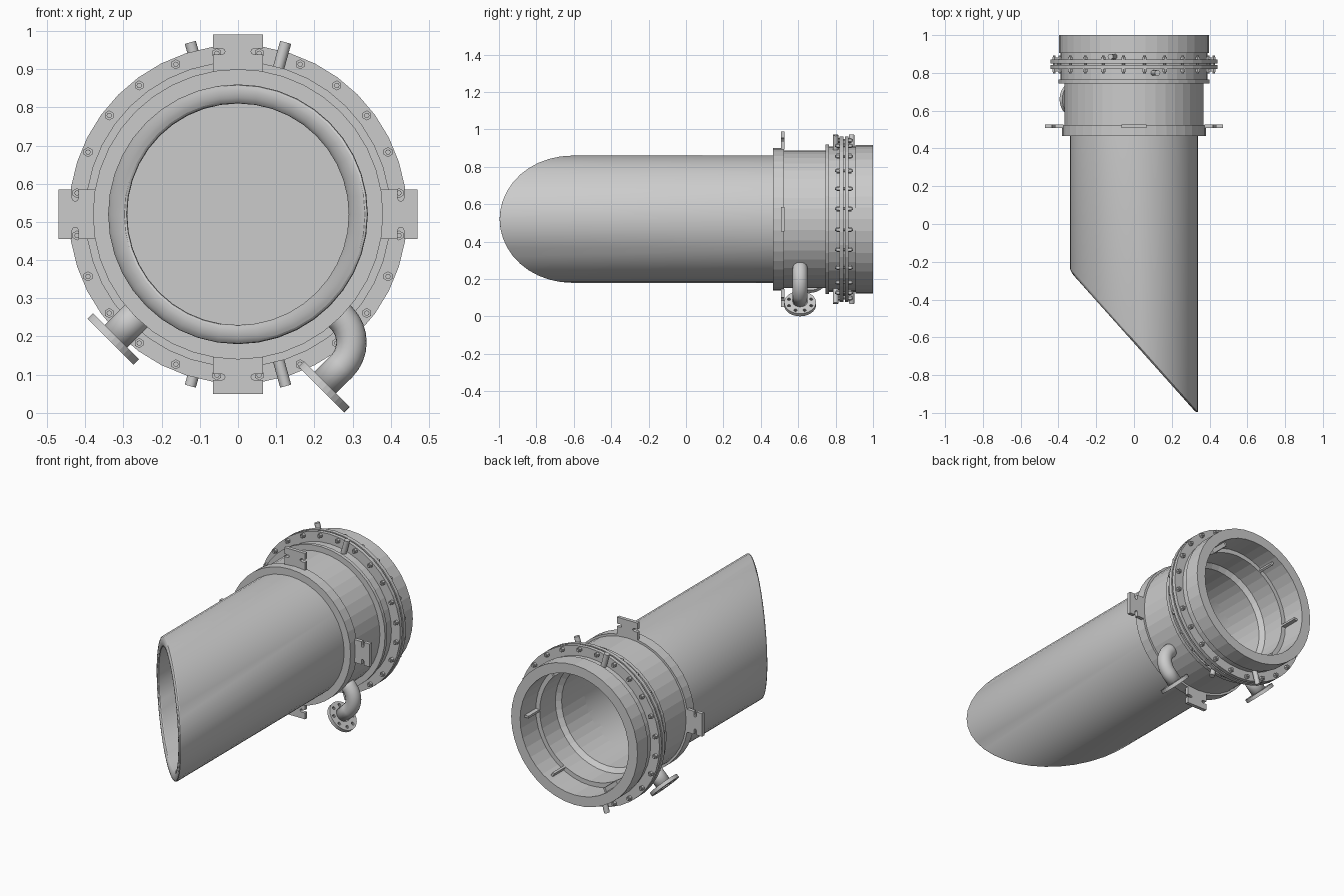
import bpy, bmesh, math
from mathutils import Vector, Matrix

if "Cube" in bpy.data.objects:
    bpy.data.objects.remove(bpy.data.objects["Cube"])

CZ = 0.52          # height of the main axis
N = 40             # sides of the big round parts
S = math.sqrt(0.5)


def finish(name, bm):
    bmesh.ops.recalc_face_normals(bm, faces=bm.faces)
    me = bpy.data.meshes.new(name)
    bm.to_mesh(me)
    bm.free()
    ob = bpy.data.objects.new(name, me)
    bpy.context.collection.objects.link(ob)
    return ob


def smooth(ob, deg=30):
    bpy.ops.object.select_all(action='DESELECT')
    bpy.context.view_layer.objects.active = ob
    ob.select_set(True)
    bpy.ops.object.shade_smooth_by_angle(angle=math.radians(deg))


def lathe(name, profile, shear=None):
    """Closed (radius, y) profile turned about the main axis."""
    bm = bmesh.new()
    rings = []
    for i in range(N):
        a = 2 * math.pi * i / N
        ring = []
        for k, (r, y) in enumerate(profile):
            x = r * math.sin(a)
            if shear:
                y = shear(k, x, y)
            ring.append(bm.verts.new((x, y, CZ + r * math.cos(a))))
        rings.append(ring)
    m = len(profile)
    for i in range(N):
        a, b = rings[i], rings[(i + 1) % N]
        for k in range(m):
            j = (k + 1) % m
            bm.faces.new((a[k], a[j], b[j], b[k]))
    return finish(name, bm)


def add_cyl(bm, p, q, r, seg=12):
    p, q = Vector(p), Vector(q)
    d = q - p
    mat = Matrix.Translation((p + q) / 2) @ d.to_track_quat('Z', 'Y').to_matrix().to_4x4()
    bmesh.ops.create_cone(bm, cap_ends=True, segments=seg, radius1=r, radius2=r,
                          depth=d.length, matrix=mat)


def polar(r, deg, y):
    a = math.radians(deg)
    return Vector((r * math.sin(a), y, CZ + r * math.cos(a)))


# slanted pipe: rounded rim, cut on a diagonal across x
rim = [(0.315 + 0.025 * math.cos(math.pi * i / 8), -0.02 * math.sin(math.pi * i / 8))
       for i in range(9)]
prof = [(0.34, 0.5)] + rim + [(0.29, 0.5)]
pipe = lathe("slanted_pipe", prof,
             lambda k, x, y: y if k in (0, len(prof) - 1) else -0.61 - 1.12 * x + y)
smooth(pipe, 20)

# body shell with stepped outside and tapering inside
lathe("body_shell", [
    (0.33, 0.465), (0.38, 0.465), (0.38, 0.525), (0.368, 0.525), (0.368, 0.745),
    (0.40, 0.745), (0.40, 0.765), (0.388, 0.765), (0.388, 0.905), (0.396, 0.905),
    (0.396, 1.0), (0.34, 1.0), (0.34, 0.86), (0.315, 0.86), (0.315, 0.72),
    (0.29, 0.70), (0.29, 0.465)])

# inner partition disc
bm = bmesh.new()
add_cyl(bm, (0, 0.2, CZ), (0, 0.21, CZ), 0.292, N)
finish("partition_disc", bm)

# paired bolted flanges
lathe("flange_front", [(0.38, 0.82), (0.443, 0.82), (0.443, 0.841), (0.38, 0.841)])
lathe("flange_rear", [(0.38, 0.849), (0.443, 0.849), (0.443, 0.87), (0.38, 0.87)])
lathe("flange_gasket", [(0.38, 0.841), (0.41, 0.841), (0.41, 0.849), (0.38, 0.849)])

# flange bolts
bm = bmesh.new()
for i in range(24):
    a = 7.5 + 15 * i
    add_cyl(bm, polar(0.425, a, 0.797), polar(0.425, a, 0.893), 0.007, 8)
    add_cyl(bm, polar(0.425, a, 0.805), polar(0.425, a, 0.82), 0.013, 6)
    add_cyl(bm, polar(0.425, a, 0.87), polar(0.425, a, 0.885), 0.013, 6)
finish("flange_bolts", bm)

# small radial stubs either side of the flanges
bm = bmesh.new()
for a, y in ((15.5, 0.80), (164.5, 0.80), (-15.5, 0.886), (-164.5, 0.886)):
    add_cyl(bm, polar(0.37, a, y), polar(0.467, a, y), 0.015, 12)
smooth(finish("radial_stubs", bm), 40)

# four mounting lugs with open side slots
half = [(0.0, 0.372), (0.065, 0.372), (0.065, 0.418), (0.042, 0.418), (0.036, 0.421),
        (0.034, 0.426), (0.036, 0.431), (0.042, 0.434), (0.065, 0.434), (0.065, 0.47),
        (0.0, 0.47)]
outline = half + [(-u, v) for u, v in reversed(half[1:-1])]
for i, side in enumerate(("top", "right", "bottom", "left")):
    bm = bmesh.new()
    a = math.radians(90 * i)
    vs = [bm.verts.new((u * math.cos(a) + v * math.sin(a), 0.507,
                        CZ - u * math.sin(a) + v * math.cos(a))) for u, v in outline]
    f = bm.faces.new(vs)
    ext = bmesh.ops.extrude_face_region(bm, geom=[f])
    bmesh.ops.translate(bm, vec=(0, 0.02, 0),
                        verts=[g for g in ext["geom"] if isinstance(g, bmesh.types.BMVert)])
    finish("lug_" + side, bm)

# ribs inside the open rear end
bm = bmesh.new()
for i in range(6):
    a = 30 + 60 * i
    mat = (Matrix.Translation((0, 0.91, CZ)) @ Matrix.Rotation(math.radians(a), 4, 'Y')
           @ Matrix.Translation((0, 0, 0.33)) @ Matrix.Diagonal((0.012, 0.1, 0.03, 1)))
    bmesh.ops.create_cube(bm, size=1, matrix=mat)
finish("inner_ribs", bm)


def nozzle_flange(name, back, face):
    """Disc with a bore and eight bolt holes."""
    back, face = Vector(back), Vector(face)
    d = (face - back).normalized()
    bm = bmesh.new()
    add_cyl(bm, back, face, 0.085, 32)
    ob = finish(name, bm)
    cut = bmesh.new()
    add_cyl(cut, back - d * 0.02, face + d * 0.02, 0.034, 20)
    u, v = Vector((0, 1, 0)), d.cross(Vector((0, 1, 0)))
    for i in range(8):
        a = math.radians(22.5 + 45 * i)
        o = (u * math.cos(a) + v * math.sin(a)) * 0.064
        add_cyl(cut, back + o - d * 0.02, face + o + d * 0.02, 0.009, 10)
    cutter = finish("cutter", cut)
    mod = ob.modifiers.new("holes", 'BOOLEAN')
    mod.operation = 'DIFFERENCE'
    mod.solver = 'EXACT'
    mod.object = cutter
    bpy.context.view_layer.objects.active = ob
    bpy.ops.object.modifier_apply(modifier="holes")
    bpy.data.objects.remove(cutter)
    return ob


def tube(name, pts, r):
    """Open pipe swept along points lying in an x-z plane."""
    bm = bmesh.new()
    pts = [Vector(p) for p in pts]
    rings = []
    for i, p in enumerate(pts):
        t = (pts[min(i + 1, len(pts) - 1)] - pts[max(i - 1, 0)]).normalized()
        u = Vector((0, 1, 0))
        v = t.cross(u)
        rings.append([bm.verts.new(p + (u * math.cos(k * math.pi / 10)
                                        + v * math.sin(k * math.pi / 10)) * r)
                      for k in range(20)])
    for a, b in zip(rings, rings[1:]):
        for k in range(20):
            j = (k + 1) % 20
            bm.faces.new((a[k], a[j], b[j], b[k]))
    ob = finish(name, bm)
    sol = ob.modifiers.new("wall", 'SOLIDIFY')
    sol.thickness = 0.006
    sol.offset = -1
    smooth(ob, 40)


# elbow nozzle on the lower right
Y1 = 0.61
path = [(0.24, Y1, 0.28)]
for i in range(9):
    a = math.radians(45 - 90 * i / 8)
    path.append((0.207 + 0.09 * math.cos(a), Y1, 0.185 + 0.09 * math.sin(a)))
path.append((0.225, Y1, 0.076))
tube("elbow_pipe", path, 0.04)
nozzle_flange("elbow_flange", (0.233, Y1, 0.0755), (0.2185, Y1, 0.061))

# straight nozzle on the lower left
Y2 = 0.66


def left(d):
    return (-d * S, Y2, CZ - d * S)


tube("straight_nozzle_pipe", [left(0.345), left(0.465)], 0.042)
nozzle_flange("straight_nozzle_flange", left(0.452), left(0.472))
